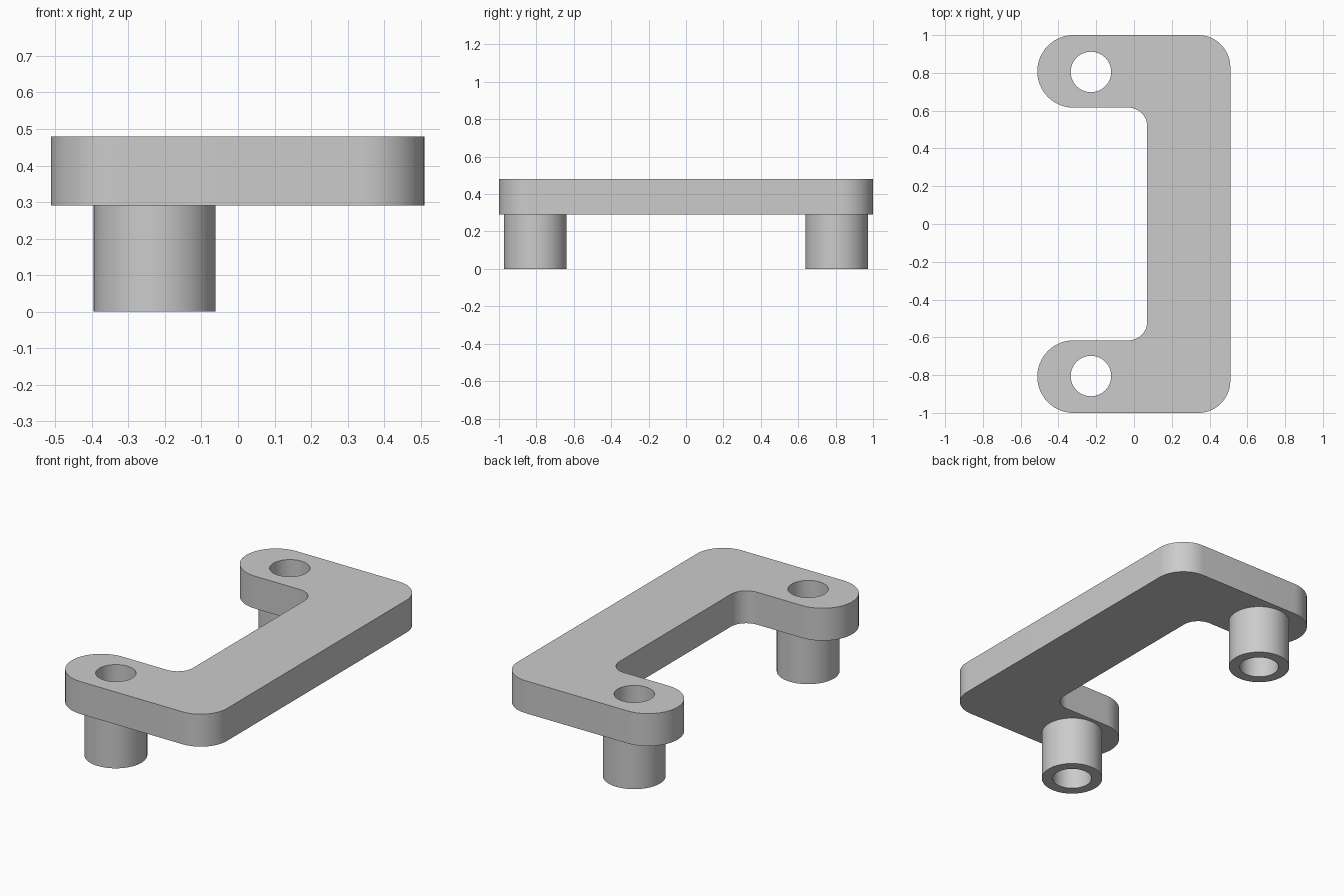
import bpy, bmesh
from math import sin, cos, pi, radians
from mathutils import Vector

if "Cube" in bpy.data.objects:
    bpy.data.objects.remove(bpy.data.objects["Cube"], do_unlink=True)

grey = bpy.data.materials.new("plain grey")
grey.use_nodes = True
colour = (0.6, 0.6, 0.6, 1)
grey.diffuse_color = colour
grey.node_tree.nodes["Principled BSDF"].inputs["Base Color"].default_value = colour

HOLE_X, HOLE_Y, HOLE_R, BOSS_R = -0.228, 0.805, 0.107, 0.167
PLATE_BOTTOM, PLATE_TOP = 0.29, 0.48


def arc(cx, cy, r, start, end, steps=16):
    angles = [radians(start + (end - start) * i / steps) for i in range(steps + 1)]
    return [(cx + r * cos(a), cy + r * sin(a)) for a in angles]


def circle(cx, cy, r):
    return arc(cx, cy, r, 0, 360, 64)[:-1]


def extrude_loops(name, loops, bottom, top):
    """Extrude closed outlines; inner loops become holes."""
    curve = bpy.data.curves.new(name + "_profile", "CURVE")
    curve.dimensions = "2D"
    curve.fill_mode = "BOTH"
    curve.extrude = (top - bottom) / 2
    for loop in loops:
        spline = curve.splines.new("POLY")
        spline.points.add(len(loop) - 1)
        for point, (x, y) in zip(spline.points, loop):
            point.co = (x, y, 0, 1)
        spline.use_cyclic_u = True
    helper = bpy.data.objects.new(name + "_profile", curve)
    bpy.context.collection.objects.link(helper)
    bpy.context.view_layer.update()
    graph = bpy.context.evaluated_depsgraph_get()
    mesh = bpy.data.meshes.new_from_object(helper.evaluated_get(graph))
    bpy.data.objects.remove(helper, do_unlink=True)
    bpy.data.curves.remove(curve)

    # Weld caps to walls and lift to height
    bm = bmesh.new()
    bm.from_mesh(mesh)
    bmesh.ops.remove_doubles(bm, verts=bm.verts, dist=0.0001)
    bmesh.ops.translate(bm, verts=bm.verts, vec=Vector((0, 0, (top + bottom) / 2)))
    bmesh.ops.recalc_face_normals(bm, faces=bm.faces)
    bm.to_mesh(mesh)
    bm.free()
    mesh.name = name
    mesh.materials.clear()
    mesh.materials.append(grey)
    obj = bpy.data.objects.new(name, mesh)
    bpy.context.collection.objects.link(obj)
    bpy.ops.object.select_all(action="DESELECT")
    obj.select_set(True)
    bpy.context.view_layer.objects.active = obj
    bpy.ops.object.shade_smooth_by_angle(angle=radians(30))
    return obj


# Bracket plate: back half of the outline, mirrored for the front half
half = (arc(0.34, 0.83, 0.17, 0, 90)
        + arc(-0.32, 0.808, 0.192, 90, 270, 32)
        + arc(-0.03, 0.516, 0.1, 90, 0))
outline = half + [(x, -y) for x, y in reversed(half)]
holes = [circle(HOLE_X, side * HOLE_Y, HOLE_R) for side in (1, -1)]
extrude_loops("bracket_plate", [outline] + holes, PLATE_BOTTOM, PLATE_TOP)

# Hollow standoffs under each hole
for name, side in (("back_standoff", 1), ("front_standoff", -1)):
    rings = [circle(HOLE_X, side * HOLE_Y, r) for r in (BOSS_R, HOLE_R)]
    extrude_loops(name, rings, 0, PLATE_BOTTOM)
